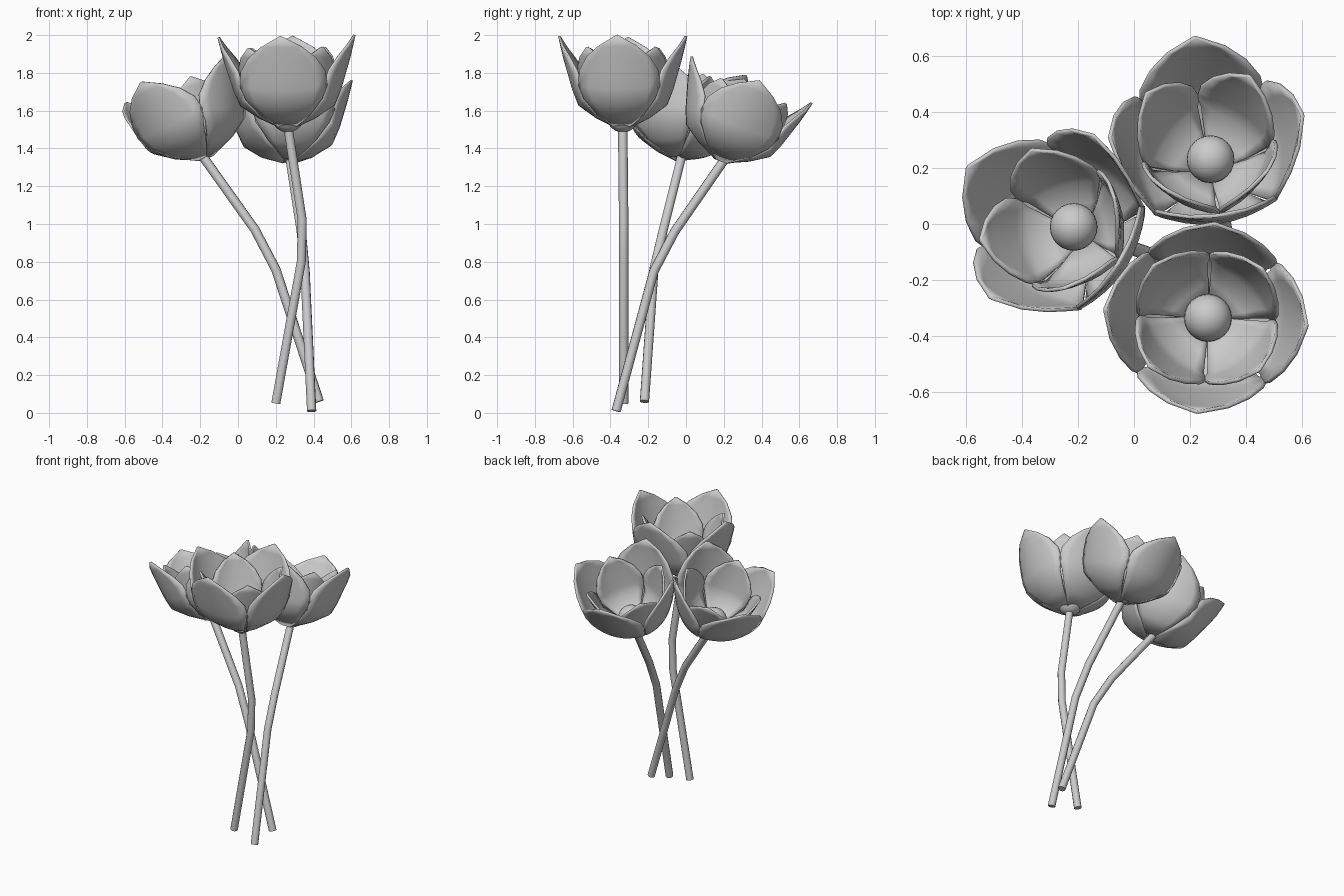
import bpy
from math import radians, cos, sin
from mathutils import Matrix, Vector

if "Cube" in bpy.data.objects:
    bpy.data.objects.remove(bpy.data.objects["Cube"])

# Petal stations: radius from axis, height, half width, cupping depth
PETAL = [(.03, .0, .035, .0), (.15, .055, .135, .02), (.25, .12, .205, .048),
         (.285, .20, .235, .065), (.31, .28, .228, .065), (.335, .36, .182, .042),
         (.352, .425, .11, .015), (.368, .485, .004, .0)]
COLS = 8


def petal_mesh(name, rs, zs, ws, lift):
    """Cupped pointed petal growing towards +x."""
    p = [(r * rs, z * zs + lift, w * ws, s * ws) for r, z, w, s in PETAL]
    verts, faces = [], []
    for i, (r, z, w, s) in enumerate(p):
        a, b = p[max(i - 1, 0)], p[min(i + 1, len(p) - 1)]
        t = Vector((b[0] - a[0], b[1] - a[1])).normalized()
        for j in range(COLS + 1):
            u = 2 * j / COLS - 1
            d = s * u * u
            verts.append((r - t.y * d, w * u, z + t.x * d))
    n = COLS + 1
    for i in range(len(p) - 1):
        for j in range(COLS):
            k = i * n + j
            faces.append((k, k + n, k + n + 1, k + 1))
    me = bpy.data.meshes.new(name)
    me.from_pydata(verts, [], faces)
    me.shade_smooth()
    return me


outer = petal_mesh("outer_petal", 1, 1, 1, 0)
inner = petal_mesh("inner_petal", .76, .85, .74, .012)


def add_petal(name, mesh, matrix):
    ob = bpy.data.objects.new(name, mesh.copy())
    ob.data.transform(matrix)
    bpy.context.collection.objects.link(ob)
    m = ob.modifiers.new("thickness", 'SOLIDIFY')
    m.thickness = .013
    m.offset = 0


def add_stem(name, pts):
    cu = bpy.data.curves.new(name, 'CURVE')
    cu.dimensions = '3D'
    cu.bevel_depth = .025
    cu.bevel_resolution = 3
    cu.use_fill_caps = True
    sp = cu.splines.new('POLY')
    sp.points.add(len(pts) - 1)
    for q, c in zip(sp.points, pts):
        q.co = (*c, 1)
    bpy.context.collection.objects.link(bpy.data.objects.new(name, cu))


def flower(name, tilt, toward, yaw, size, shift, stem):
    """Flower head at the end of its stem, leaning in a compass direction."""
    a = radians(toward)
    lean = Matrix.Rotation(radians(tilt), 4, Vector((-sin(a), cos(a), 0)))
    head = Matrix.Translation(stem[-1]) @ lean
    scale = Matrix.Translation(shift) @ head @ Matrix.Diagonal((*size, 1))
    for i in range(4):
        for part, mesh, off in (("outer", outer, 0), ("inner", inner, 48)):
            turn = Matrix.Rotation(radians(yaw + 90 * i + off), 4, 'Z')
            add_petal(f"{name}_{part}_petal", mesh, scale @ turn)
    # Round flower centre
    bpy.ops.mesh.primitive_uv_sphere_add(segments=24, ring_count=14, radius=.085,
                                         location=head @ Vector((0, 0, .06)))
    bpy.context.object.name = name + "_centre"
    bpy.context.object.data.shade_smooth()
    add_stem(name + "_stem", stem)


flower("front_flower", 1, 180, 175, (.98, .915, 1), (0, 0, 0),
       [(.20, -.33, .05), (.335, -.33, .80), (.34, -.33, 1.02), (.265, -.335, 1.51)])
flower("left_flower", 22, 155, 147, (.93, .93, .93), (.02, -.025, -.018),
       [(.43, -.22, .06), (.20, -.17, .76), (.09, -.12, .97), (-.195, -.02, 1.37)])
flower("back_flower", 21, 95, 97, (.94, .93, .94), (-.003, -.025, -.012),
       [(.39, -.37, .01), (.355, -.17, .75), (.335, -.06, .96), (.275, .21, 1.35)])
